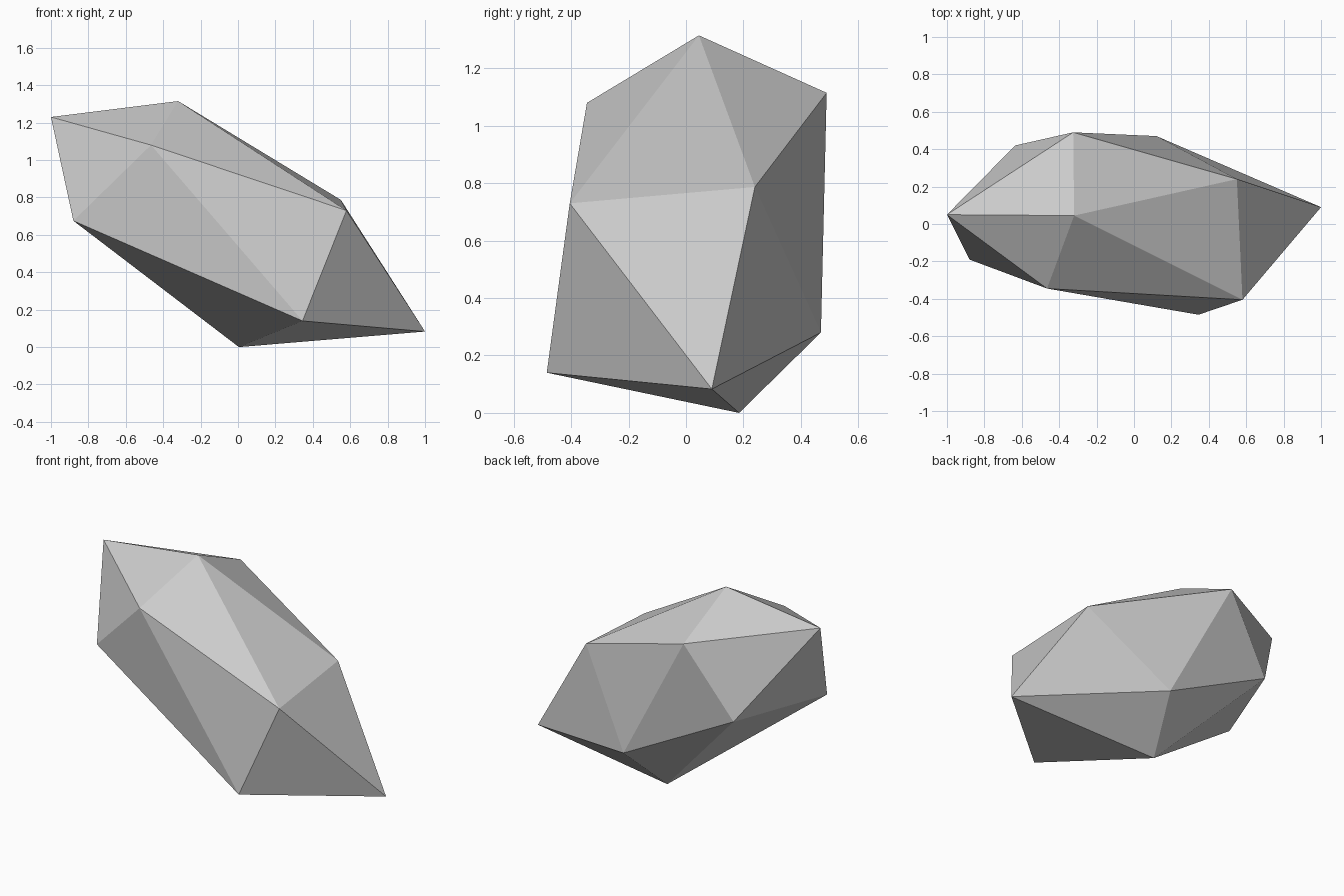
import bpy, bmesh

if "Cube" in bpy.data.objects:
    bpy.data.objects.remove(bpy.data.objects["Cube"])

# Faceted rock: a skewed 20-sided solid made of two tips and two five-point rings
TIP_HIGH = (-1.0, 0.05, 1.23)
RING_HIGH = [(-0.32, 0.045, 1.315), (-0.465, -0.345, 1.08), (-0.88, -0.19, 0.675),
             (-0.635, 0.42, 0.665), (-0.325, 0.49, 1.115)]
RING_LOW = [(0.58, -0.405, 0.73), (0.345, -0.485, 0.14), (0.005, 0.185, 0.0),
            (0.12, 0.47, 0.28), (0.55, 0.24, 0.787)]
TIP_LOW = (1.0, 0.09, 0.083)

bm = bmesh.new()
tip_a = bm.verts.new(TIP_HIGH)
tip_b = bm.verts.new(TIP_LOW)
high = [bm.verts.new(p) for p in RING_HIGH]
low = [bm.verts.new(p) for p in RING_LOW]

# Fan at each tip, zigzag band between the rings
for i in range(5):
    j = (i + 1) % 5
    bm.faces.new((tip_a, high[i], high[j]))
    bm.faces.new((high[j], high[i], low[i]))
    bm.faces.new((high[j], low[i], low[j]))
    bm.faces.new((tip_b, low[j], low[i]))
bmesh.ops.recalc_face_normals(bm, faces=bm.faces[:])

mesh = bpy.data.meshes.new("rock")
bm.to_mesh(mesh)
bm.free()
rock = bpy.data.objects.new("rock", mesh)
bpy.context.collection.objects.link(rock)
